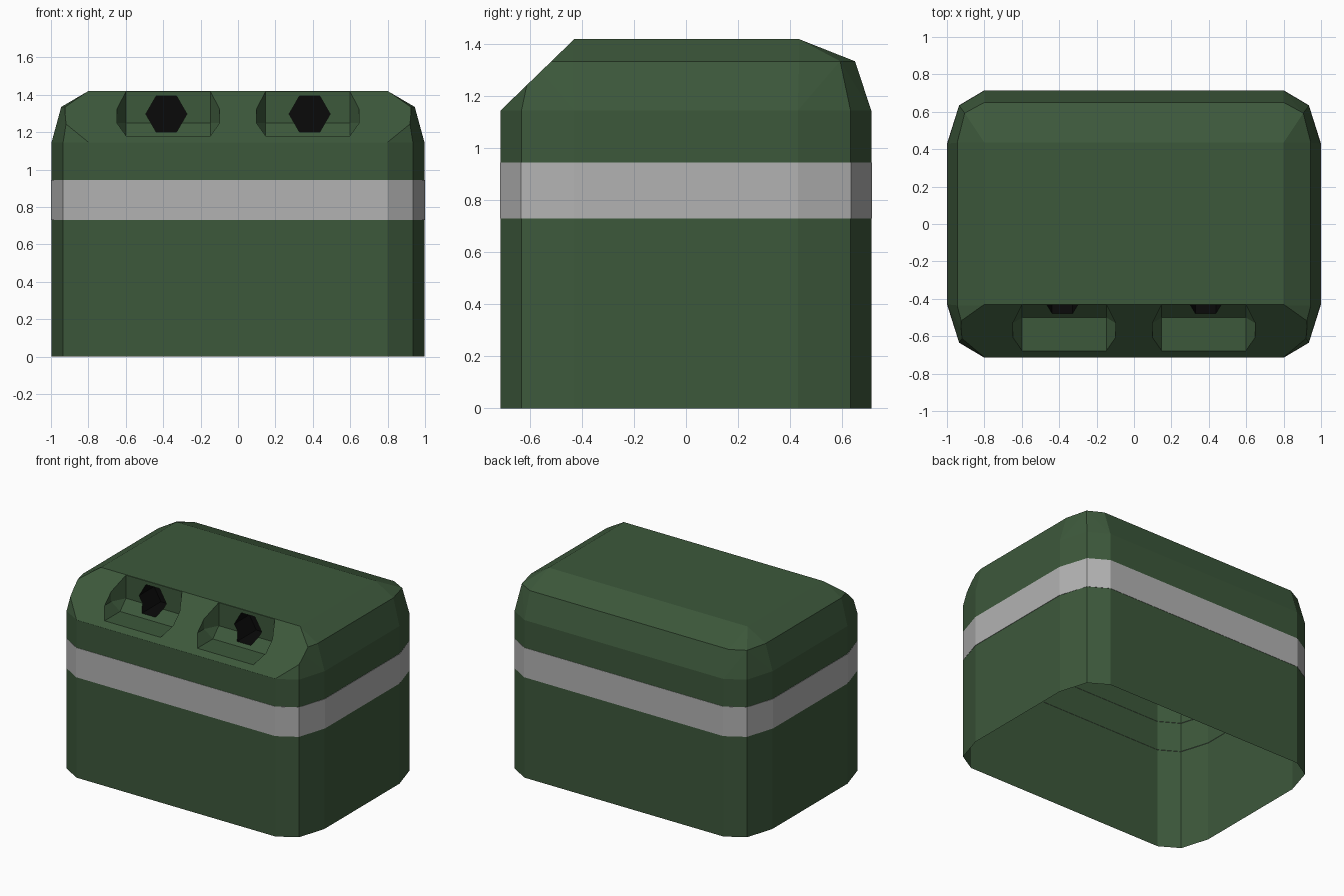
import bpy, bmesh, math
from mathutils import Vector

if "Cube" in bpy.data.objects:
    bpy.data.objects.remove(bpy.data.objects["Cube"])


def material(name, rgb):
    m = bpy.data.materials.new(name)
    m.diffuse_color = (*rgb, 1)
    m.use_nodes = True
    m.node_tree.nodes["Principled BSDF"].inputs["Base Color"].default_value = m.diffuse_color
    return m


GREEN = material("dark green", (0.046, 0.098, 0.044))
GREY = material("light grey", (0.45, 0.45, 0.45))
BLACK = material("black", (0.003, 0.003, 0.003))


def finish(bm, name, *mats):
    mesh = bpy.data.meshes.new(name)
    bm.to_mesh(mesh)
    bm.free()
    obj = bpy.data.objects.new(name, mesh)
    bpy.context.collection.objects.link(obj)
    for m in mats:
        mesh.materials.append(m)
    return obj


def hull(points):
    bm = bmesh.new()
    for p in points:
        bm.verts.new(p)
    res = bmesh.ops.convex_hull(bm, input=bm.verts[:])
    junk = {g for g in res["geom_interior"] + res["geom_unused"]
            if isinstance(g, bmesh.types.BMVert)}
    bmesh.ops.delete(bm, geom=list(junk), context='VERTS')
    bmesh.ops.dissolve_limit(bm, angle_limit=0.005, verts=bm.verts[:], edges=bm.edges[:])
    bmesh.ops.recalc_face_normals(bm, faces=bm.faces[:])
    return bm


def ring(quarter, z):
    return [(sx * x, sy * y, z) for x, y in quarter for sx in (-1, 1) for sy in (-1, 1)]


# body: rounded block with a bevelled top, cut by the sloping front plane
base = [(0.8, 0.713), (0.935, 0.633), (0.997, 0.43)]
points = (ring(base, 0) + ring(base, 1.145)
          + ring([(0.8, 0.65), (0.905, 0.593), (0.945, 0.435)], 1.335)
          + ring([(0.8, 0.435)], 1.42))
bm = hull(points)
cut = bmesh.ops.bisect_plane(bm, geom=bm.verts[:] + bm.edges[:] + bm.faces[:],
                             plane_co=(0, -0.713, 1.146), plane_no=(0, -0.274, 0.283),
                             clear_outer=True)
bmesh.ops.holes_fill(bm, edges=[e for e in bm.edges if e.is_boundary])
bmesh.ops.recalc_face_normals(bm, faces=bm.faces[:])
body = finish(bm, "body", GREEN, BLACK)


# recessed pockets and hexagonal holes in the front slope
HOLE_X, HOLE_Z, HOLE_R = 0.383, 1.297, 0.11


def subtract(cutter):
    mod = body.modifiers.new(cutter.name, 'BOOLEAN')
    mod.operation = 'DIFFERENCE'
    mod.solver = 'EXACT'
    mod.object = cutter
    cutter.hide_render = True


cutters = []
for side, s in (("left", -1), ("right", 1)):
    pts = []
    for k in (-1, 1):
        xi, xo = s * 0.373 + k * 0.225, s * 0.373 + k * 0.275
        pts += [(xi, -0.432, 1.6), (xo, -0.53, 1.6), (xo, -0.9, 1.6),
                (xi, -0.432, 1.25), (xi, -0.5, 1.18), (xi, -0.9, 1.18),
                (xo, -0.53, 1.25), (xo, -0.9, 1.25)]
    cutters.append(finish(hull(pts), side + "_pocket_cutter", GREEN))
for side, s in (("left", -1), ("right", 1)):
    pts = [(s * HOLE_X + HOLE_R * math.cos(i * math.pi / 3), y,
            HOLE_Z + HOLE_R * math.sin(i * math.pi / 3))
           for i in range(6) for y in (-0.55, -0.26)]
    cutters.append(finish(hull(pts), side + "_hole_cutter", GREEN))
for c in cutters:
    subtract(c)

bpy.context.view_layer.update()
evaluated = body.evaluated_get(bpy.context.evaluated_depsgraph_get())
bm = bmesh.new()
bm.from_mesh(evaluated.to_mesh())
evaluated.to_mesh_clear()
body.modifiers.clear()
for c in cutters:
    bpy.data.objects.remove(c)

# open underside, black inside the holes
bmesh.ops.delete(bm, geom=[f for f in bm.faces if f.normal.z < -0.9
                           and f.calc_center_median().z < 0.01], context='FACES')
for f in bm.faces:
    c = f.calc_center_median()
    near = math.hypot(abs(c.x) - HOLE_X, c.z - HOLE_Z) < HOLE_R + 0.003
    f.material_index = 1 if near and -0.42 < c.y < -0.2 else 0
bm.to_mesh(body.data)
bm.free()


# grey band around the body
plan = [(0.8, -0.715), (0.935, -0.635), (1, -0.43)]
plan += [(x, -y) for x, y in reversed(plan)]
plan += [(-x, y) for x, y in reversed(plan)]
bm = bmesh.new()
loops = [[bm.verts.new((x * k, y * k, z)) for x, y in plan]
         for k, z in ((0.994, 0.73), (1, 0.73), (1, 0.945), (0.994, 0.945))]
n = len(plan)
for a, b in zip(loops, loops[1:]):
    for i in range(n):
        j = (i + 1) % n
        bm.faces.new((a[i], a[j], b[j], b[i]))
finish(bm, "band", GREY)
